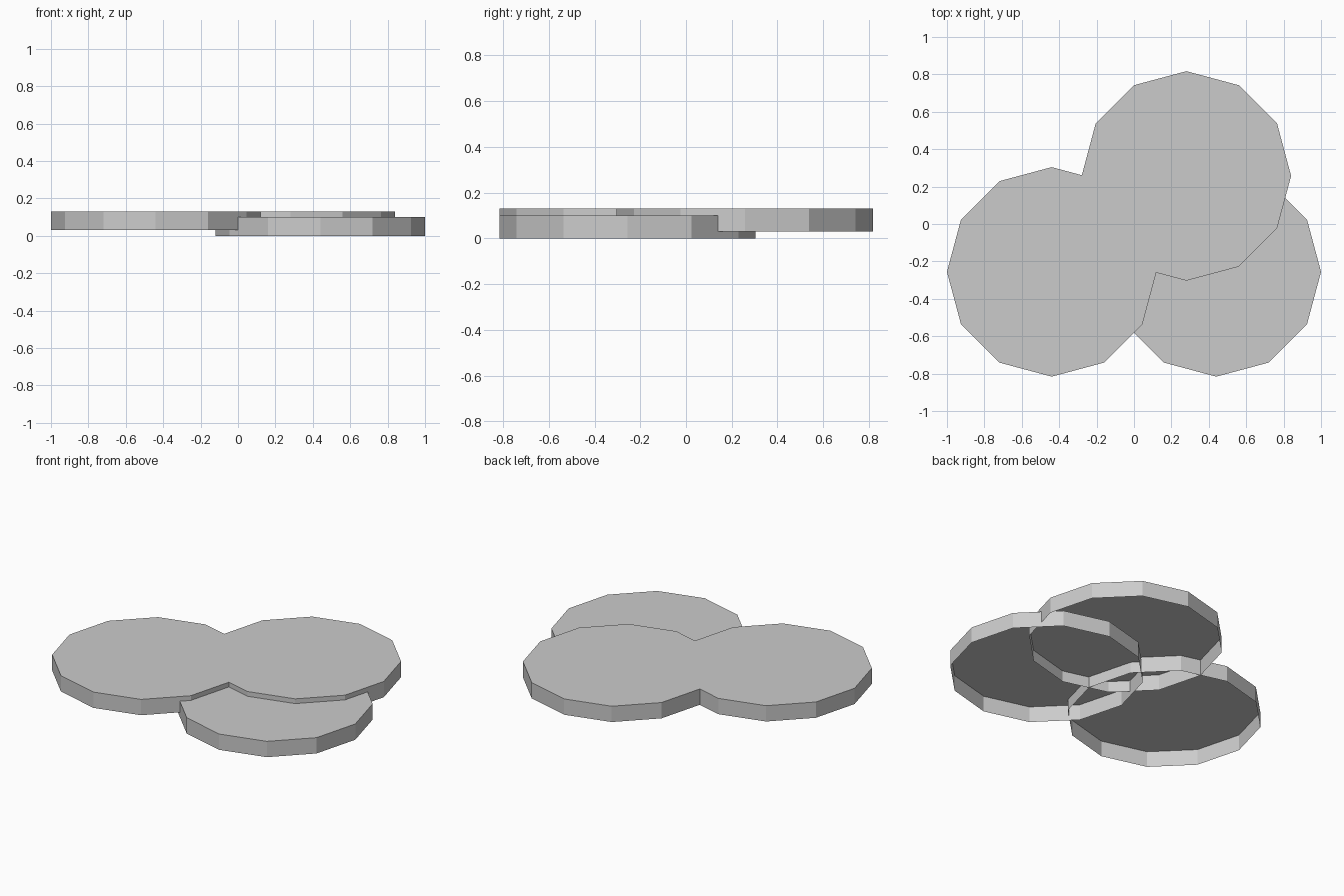
import bpy, bmesh
from mathutils import Matrix

if "Cube" in bpy.data.objects:
    bpy.data.objects.remove(bpy.data.objects["Cube"])

RADIUS, HEIGHT, SIDES = 0.56, 0.10, 12


def pad(name, x, y, z):
    """Twelve-sided flat shell: top cap and side walls, open underneath."""
    bm = bmesh.new()
    bmesh.ops.create_cone(bm, cap_ends=True, segments=SIDES,
                          radius1=RADIUS, radius2=RADIUS, depth=HEIGHT,
                          matrix=Matrix.Translation((0, 0, HEIGHT / 2)))
    bm.normal_update()
    bottom = [f for f in bm.faces if f.normal.z < -0.5]
    bmesh.ops.delete(bm, geom=bottom, context='FACES_ONLY')
    mesh = bpy.data.meshes.new(name)
    bm.to_mesh(mesh)
    bm.free()
    obj = bpy.data.objects.new(name, mesh)
    obj.location = (x, y, z)
    bpy.context.collection.objects.link(obj)
    return obj


# Two raised pads, level with each other
pad("left_pad", -0.44, -0.256, 0.03)
pad("back_pad", 0.28, 0.257, 0.03)
# Lower pad tucked under them
pad("right_pad", 0.44, -0.256, 0.0)
